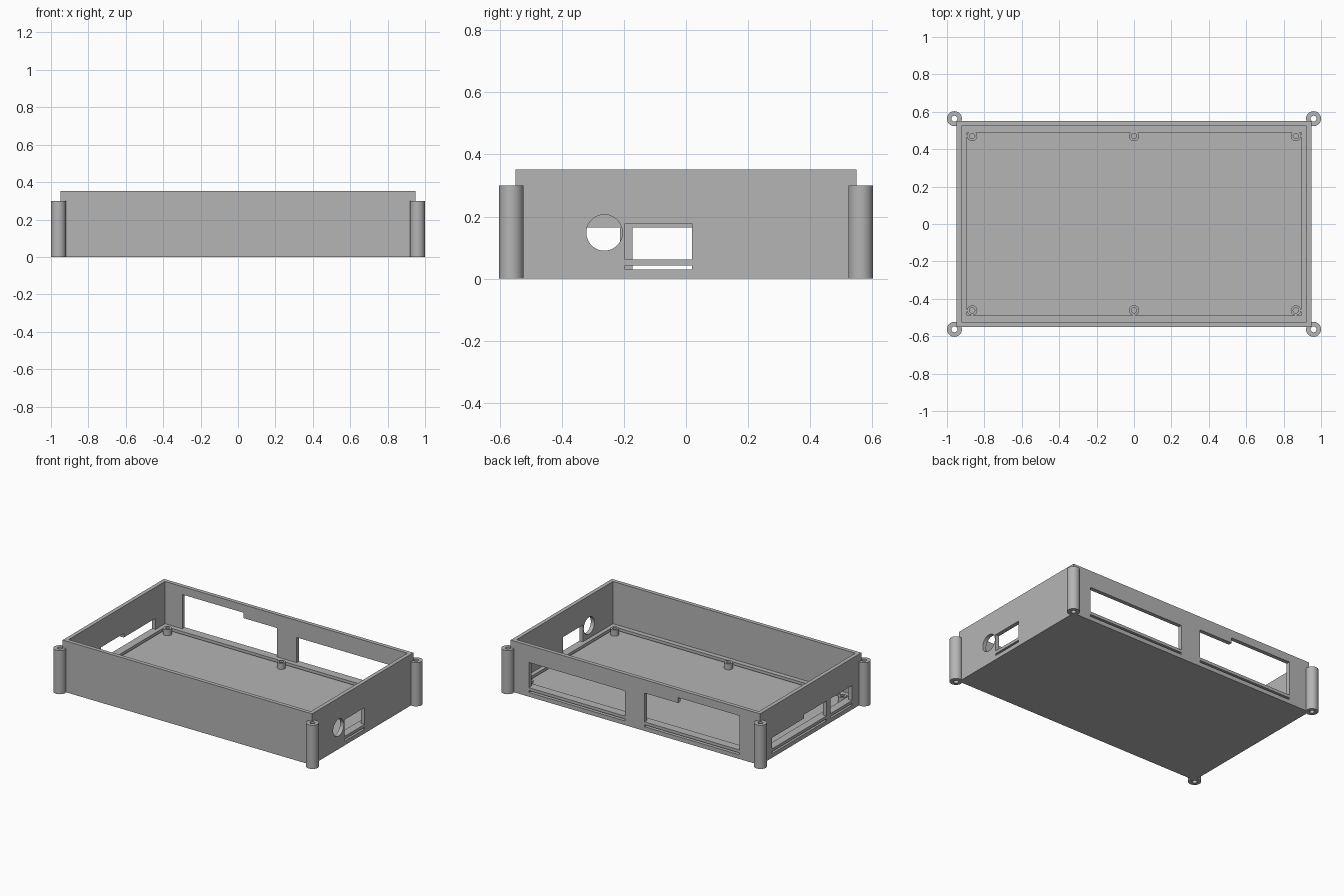
import bpy
import bmesh
from math import radians
from mathutils import Matrix, Vector

old = bpy.data.objects.get("Cube")
if old:
    bpy.data.objects.remove(old, do_unlink=True)

grey = bpy.data.materials.new("plain_grey")
grey.use_nodes = True
COLOUR = (0.46, 0.46, 0.46, 1)
grey.diffuse_color = COLOUR
grey.node_tree.nodes["Principled BSDF"].inputs["Base Color"].default_value = COLOUR


def new_object(name, bm):
    bmesh.ops.recalc_face_normals(bm, faces=bm.faces)
    mesh = bpy.data.meshes.new(name)
    bm.to_mesh(mesh)
    bm.free()
    mesh.materials.append(grey)
    obj = bpy.data.objects.new(name, mesh)
    bpy.context.collection.objects.link(obj)
    return obj


def block(name, x, y, z):
    """Box from (low, high) ranges."""
    bm = bmesh.new()
    bmesh.ops.create_cube(bm, size=1)
    for v in bm.verts:
        v.co = Vector([(r[0] + r[1]) / 2 + c * (r[1] - r[0])
                       for r, c in zip((x, y, z), v.co)])
    return new_object(name, bm)


def tube(name, x, y, z, outer, inner):
    """Vertical tube, a spun rectangle."""
    bm = bmesh.new()
    profile = [(inner, z[0]), (outer, z[0]), (outer, z[1]), (inner, z[1])]
    verts = [bm.verts.new((r, 0, h)) for r, h in profile]
    edges = [bm.edges.new((verts[i], verts[(i + 1) % 4])) for i in range(4)]
    bmesh.ops.spin(bm, geom=verts + edges, cent=(0, 0, 0), axis=(0, 0, 1),
                   angle=radians(360), steps=40)
    bmesh.ops.remove_doubles(bm, verts=bm.verts, dist=0.0001)
    bmesh.ops.translate(bm, verts=bm.verts, vec=(x, y, 0))
    obj = new_object(name, bm)
    smooth(obj)
    return obj


def smooth(obj):
    bpy.ops.object.select_all(action='DESELECT')
    obj.select_set(True)
    bpy.context.view_layer.objects.active = obj
    bpy.ops.object.shade_smooth_by_angle(angle=radians(30))


def cut(target, cutter):
    mod = target.modifiers.new("cut", 'BOOLEAN')
    mod.operation = 'DIFFERENCE'
    mod.solver = 'EXACT'
    mod.object = cutter
    bpy.context.view_layer.objects.active = target
    bpy.ops.object.modifier_apply(modifier=mod.name)
    bpy.data.objects.remove(cutter, do_unlink=True)


# Tray body
W, D, H = 0.948, 0.55, 0.352
WALL = 0.027
IW, ID = W - WALL, D - WALL
SHELF, SLOT, FLOOR = 0.062, 0.042, 0.027
case = block("case", (-W, W), (-D, D), (0, H))

# Hollow interior, leaving a narrow shelf around the walls
cut(case, block("cavity", (-IW, IW), (-ID, ID), (SHELF, H + 0.1)))
cut(case, block("shelf_opening", (-0.893, 0.893), (-0.49, 0.49), (SLOT - 0.004, SHELF + 0.01)))
cut(case, block("under_shelf", (-IW, IW), (-ID, ID), (FLOOR, SLOT)))


# Wall openings: side, range along the wall, top height
BACK, LEFT_END, RIGHT_END = "back", "low_x", "high_x"


def wall_cut(side, span, z):
    across = {BACK: (ID - 0.003, D + 0.05),
              LEFT_END: (-W - 0.05, -IW + 0.003),
              RIGHT_END: (IW - 0.003, W + 0.05)}[side]
    x, y = (span, across) if side == BACK else (across, span)
    cut(case, block("opening", x, y, z))


windows = [
    (BACK, (0.08, 0.81), 0.235),
    (BACK, (-0.79, -0.07), 0.26),
    (LEFT_END, (-0.172, 0.42), 0.138),
    (LEFT_END, (-0.45, -0.213), 0.165),
    (RIGHT_END, (-0.197, 0.02), 0.177),
]
for side, span, top in windows:
    wall_cut(side, span, (SHELF, top))
    wall_cut(side, span, (0.029, SLOT))

# Raised steps in two of the windows
wall_cut(BACK, (-0.79, -0.325), (0.2, 0.297))
wall_cut(LEFT_END, (-0.172, 0.075), (0.1, 0.165))

# Round connector hole
bm = bmesh.new()
bmesh.ops.create_cone(bm, cap_ends=True, segments=48, radius1=0.058,
                      radius2=0.058, depth=0.2,
                      matrix=Matrix.Translation((W, -0.263, 0.148))
                      @ Matrix.Rotation(radians(90), 4, 'Y'))
cut(case, new_object("round_hole", bm))
smooth(case)

# Corner screw posts
for sx in (-1, 1):
    for sy in (-1, 1):
        tube("corner_post", sx * 0.96, sy * 0.563, (0, 0.3), 0.04, 0.016)

# Board standoffs
for x in (-0.865, 0, 0.865):
    for y in (-0.462, 0.47):
        tube("standoff", x, y, (FLOOR - 0.005, 0.068), 0.027, 0.014)
